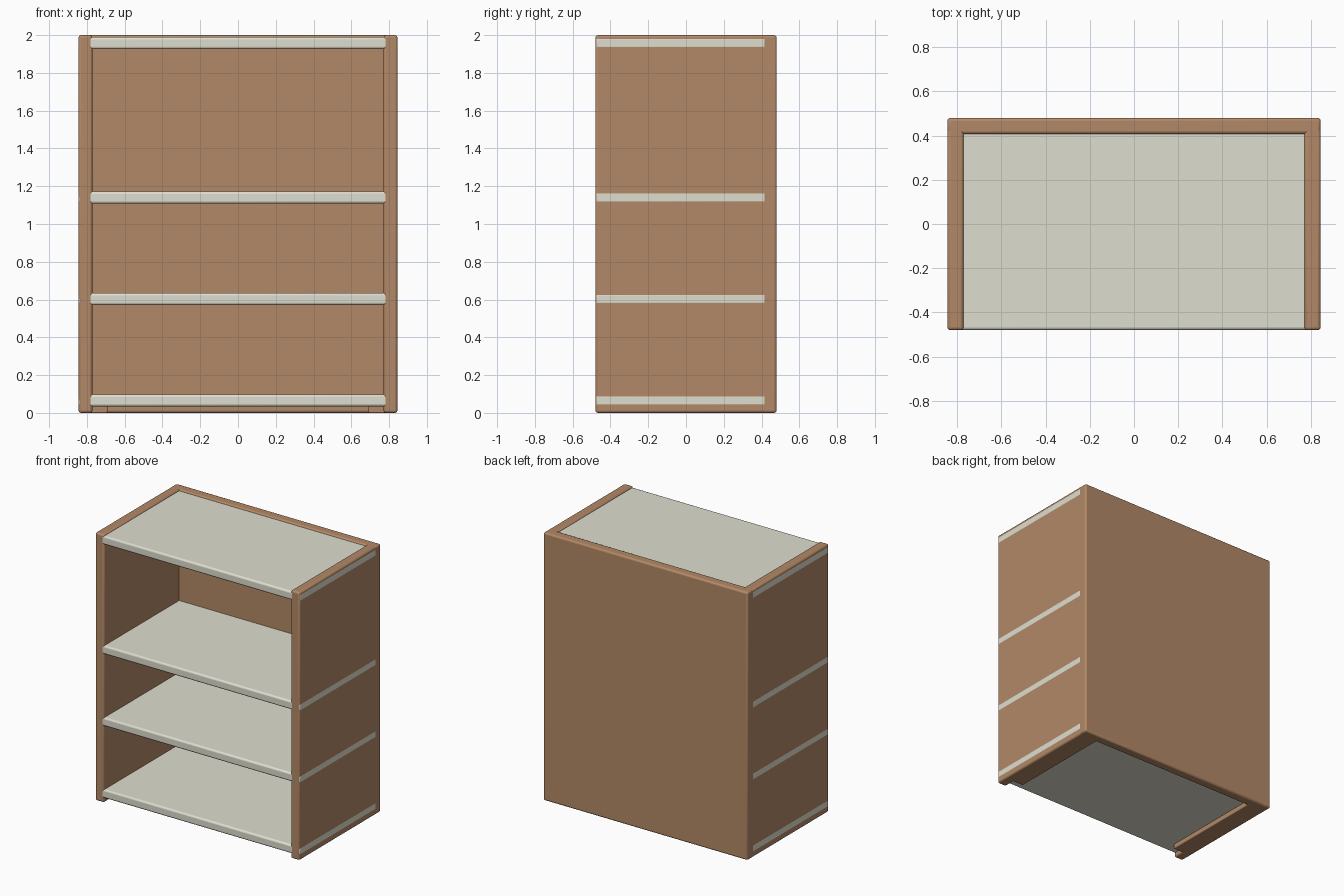
import bpy

if "Cube" in bpy.data.objects:
    bpy.data.objects.remove(bpy.data.objects["Cube"])

W, D, H, T = 0.844, 0.48, 2.0, 0.073   # half width, half depth, height, board thickness


def material(name, rgb):
    m = bpy.data.materials.new(name)
    m.diffuse_color = (*rgb, 1)
    m.use_nodes = True
    m.node_tree.nodes["Principled BSDF"].inputs["Base Color"].default_value = m.diffuse_color
    return m


wood = material("wood", (0.45, 0.25, 0.135))
cream = material("cream", (0.74, 0.73, 0.63))


def board(name, lo, hi, mat, bevel=0.013):
    """Board with rounded edges spanning two opposite corners."""
    bpy.ops.mesh.primitive_cube_add(size=1, location=[(a + b) / 2 for a, b in zip(lo, hi)])
    ob = bpy.context.object
    ob.name = name
    ob.scale = [b - a for a, b in zip(lo, hi)]
    bpy.ops.object.transform_apply(location=False, rotation=False, scale=True)
    ob.data.materials.append(mat)
    mod = ob.modifiers.new("rounded_edges", 'BEVEL')
    mod.width = bevel
    mod.segments = 3
    bpy.ops.object.shade_smooth_by_angle()
    return ob


# Back panel, full width
board("back_panel", (-W, D - T, 0), (W, D, H), wood)

# Side panels and the low rails under the bottom shelf
for side, s in (("left", -1), ("right", 1)):
    x0, x1 = sorted((s * (W - T), s * W))
    board(side + "_panel", (x0, -D, 0), (x1, D, H), wood)
    x0, x1 = sorted((s * 0.69, s * (W - T + 0.02)))
    board(side + "_base_rail", (x0, -0.39, 0), (x1, D - T + 0.02, 0.06), wood, 0.006)

# Shelves pass through the side panels, their ends flush with the outside
for name, z in (("bottom", 0.034), ("lower", 0.571), ("upper", 1.108), ("top", 1.926)):
    board(name + "_shelf", (-W - 0.0005, -D + 0.0005, z),
          (W + 0.0005, 0.427, z + 0.064), cream)
